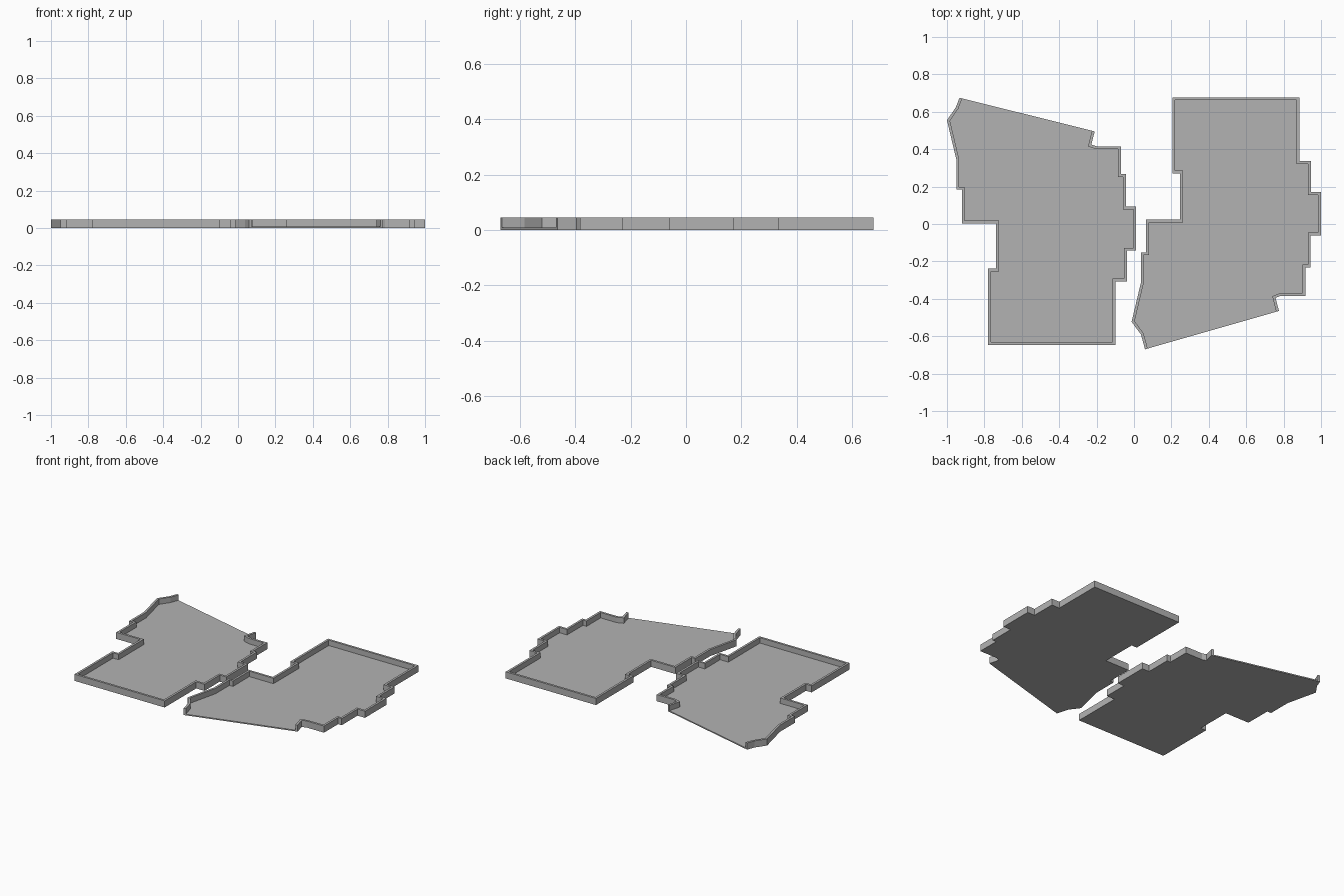
import bpy, bmesh
from mathutils import Vector
from mathutils.geometry import intersect_line_line_2d  # noqa: F401

if "Cube" in bpy.data.objects:
    bpy.data.objects.remove(bpy.data.objects["Cube"])

HEIGHT, FLOOR, WALL = 0.045, 0.008, 0.015

grey = bpy.data.materials.new("plain_grey")
grey.diffuse_color = (0.45, 0.45, 0.45, 1)
grey.use_nodes = True
grey.node_tree.nodes["Principled BSDF"].inputs["Base Color"].default_value = grey.diffuse_color


def inset(points):
    """Offset walled edges inwards (clockwise outline); the closing edge stays put."""
    n, lines = len(points), []
    for i in range(n):
        p, q = points[i], points[(i + 1) % n]
        d = (q - p).normalized()
        lines.append((p + Vector((d.y, -d.x)) * (WALL if i < n - 1 else 0), d))
    result = []
    for i in range(n):
        (p, d), (q, e) = lines[i - 1], lines[i]
        t = (q - p).cross(e) / d.cross(e)
        result.append(p + d * t)
    return result


def tray(name, outline):
    outer = [Vector(p) for p in outline]
    inner = inset(outer)
    bm = bmesh.new()

    def ring(points, z):
        return [bm.verts.new((p.x, p.y, z)) for p in points]

    base, top = ring(outer, 0), ring(outer, HEIGHT)
    rim, floor = ring(inner, HEIGHT), ring(inner, FLOOR)
    start, end = ring([outer[0], outer[-1]], FLOOR)
    # bottom and floor
    bm.faces.new(base)
    bm.faces.new(floor)
    # outer side, rim and inner side of the wall
    n = len(outer)
    for i in range(n - 1):
        j = i + 1
        side = [base[i], base[j], top[j], top[i]]
        if i == 0:
            side.append(start)
        if j == n - 1:
            side.insert(2, end)
        bm.faces.new(side)
        bm.faces.new((top[i], top[j], rim[j], rim[i]))
        bm.faces.new((rim[i], rim[j], floor[j], floor[i]))
    # wall ends and the low open edge
    bm.faces.new((start, top[0], rim[0], floor[0]))
    bm.faces.new((end, top[-1], rim[-1], floor[-1]))
    bm.faces.new((base[-1], base[0], start, floor[0], floor[-1], end))
    bmesh.ops.recalc_face_normals(bm, faces=bm.faces)
    mesh = bpy.data.meshes.new(name)
    bm.to_mesh(mesh)
    bm.free()
    mesh.materials.append(grey)
    obj = bpy.data.objects.new(name, mesh)
    bpy.context.collection.objects.link(obj)


# Outlines run clockwise from one end of the open edge to the other
tray("left_tray", [
    (-.21, .495), (-.228, .425), (-.198, .415), (-.07, .415), (-.07, .267),
    (-.043, .267), (-.043, .093), (.011, .093), (.011, -.142), (-.038, -.142),
    (-.038, -.307), (-.10, -.307), (-.10, -.647), (-.78, -.647), (-.78, -.238),
    (-.738, -.238), (-.738, .003), (-.92, .003), (-.92, .184), (-.95, .184),
    (-.95, .345), (-1, .555), (-.953, .623), (-.933, .675)])

tray("right_tray", [
    (.059, -.67), (.037, -.59), (-.013, -.523), (.037, -.313), (.037, -.152),
    (.064, -.152), (.064, .024), (.246, .024), (.246, .27), (.205, .27),
    (.205, .677), (.885, .677), (.885, .337), (.945, .337), (.945, .171),
    (1, .171), (1, -.061), (.944, -.061), (.944, -.232), (.917, -.232),
    (.917, -.384), (.785, -.384), (.757, -.395), (.775, -.465)])
